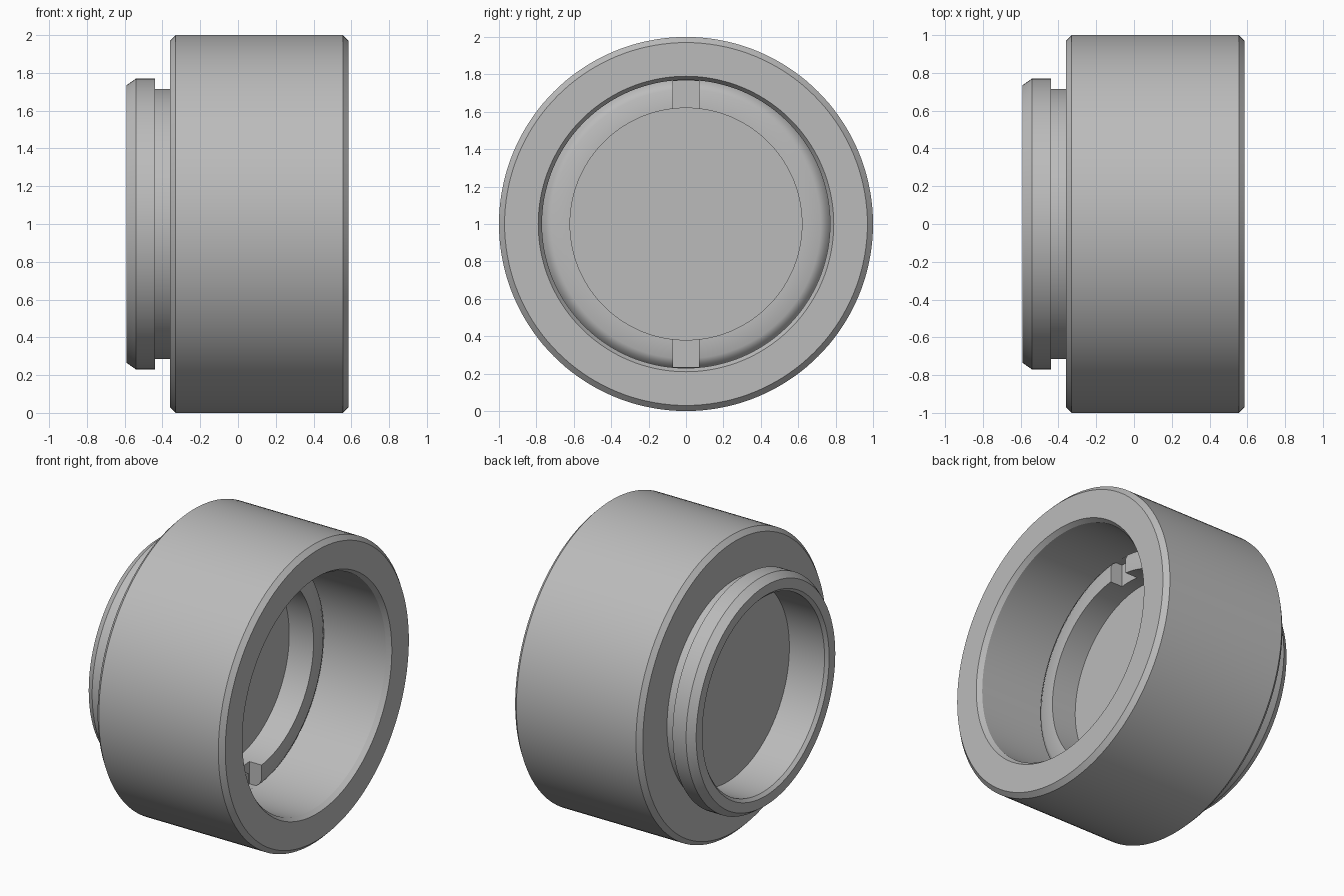
import bpy, bmesh, math
from mathutils import Vector

cube = bpy.data.objects.get("Cube")
if cube:
    bpy.data.objects.remove(cube, do_unlink=True)

# Single flat grey
GREY = (0.5, 0.5, 0.5, 1.0)
mat = bpy.data.materials.new("plain grey")
mat.use_nodes = True
mat.diffuse_color = GREY
mat.node_tree.nodes["Principled BSDF"].inputs["Base Color"].default_value = GREY


def add_object(name, bm):
    bmesh.ops.recalc_face_normals(bm, faces=bm.faces)
    mesh = bpy.data.meshes.new(name)
    bm.to_mesh(mesh)
    bm.free()
    mesh.materials.append(mat)
    obj = bpy.data.objects.new(name, mesh)
    bpy.context.collection.objects.link(obj)
    return obj


def lathe_x(name, profile, steps=144):
    """Turn (x, radius) points about the x axis through z = 1."""
    bm = bmesh.new()
    verts = [bm.verts.new((x, 0, 1 + r)) for x, r in profile]
    edges = [bm.edges.new(pair) for pair in zip(verts, verts[1:])]
    bmesh.ops.spin(bm, geom=verts + edges, cent=(0, 0, 1), axis=(1, 0, 0),
                   dvec=(0, 0, 0), angle=math.tau, steps=steps)
    bmesh.ops.remove_doubles(bm, verts=bm.verts, dist=1e-4)
    return add_object(name, bm)


# Collar body: rear recess, rear flange, drum, front bore, inner lip and web
housing = lathe_x("ring_housing", [
    (-0.31, 0), (-0.31, 0.65), (-0.57, 0.65), (-0.59, 0.67),    # rear recess
    (-0.59, 0.735), (-0.54, 0.77), (-0.44, 0.77),               # rear flange
    (-0.44, 0.715), (-0.36, 0.715),                             # neck
    (-0.36, 0.97), (-0.33, 1.0), (0.555, 1.0), (0.585, 0.97),   # drum
    (0.585, 0.79), (0.555, 0.77), (0.08, 0.77),                 # front bore
    (0.11, 0.75), (0.125, 0.72), (0.125, 0.62),                 # rounded lip
    (-0.055, 0.62), (-0.055, 0),                                # web
])

# Box that cuts the two opposite slots in the lip
bm = bmesh.new()
bmesh.ops.create_cube(bm, size=1)
bmesh.ops.scale(bm, vec=Vector((0.265, 0.14, 1.53)), verts=bm.verts)
bmesh.ops.translate(bm, vec=Vector((0.1675, 0, 1)), verts=bm.verts)
cutter = add_object("slot_cutter", bm)
cutter.hide_render = True

cut = housing.modifiers.new("lip_slots", 'BOOLEAN')
cut.operation = 'DIFFERENCE'
cut.solver = 'EXACT'
cut.object = cutter

bpy.ops.object.select_all(action='DESELECT')
housing.select_set(True)
bpy.context.view_layer.objects.active = housing
bpy.ops.object.modifier_apply(modifier=cut.name)
bpy.data.objects.remove(cutter, do_unlink=True)

# Smooth round walls, crisp edges
bpy.ops.object.shade_smooth_by_angle(angle=math.radians(30))
